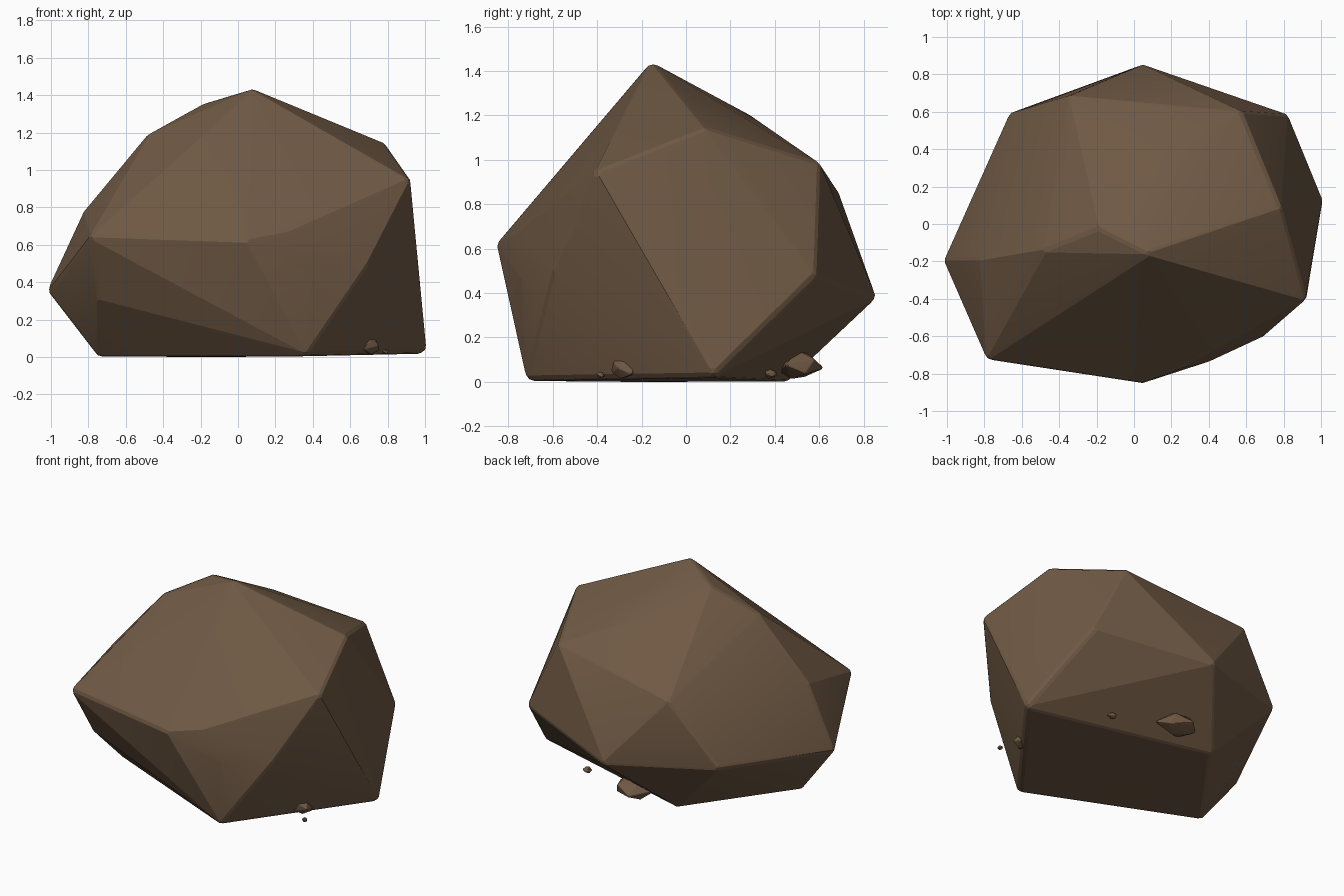
import bpy, bmesh, math, random
from mathutils import Vector

if "Cube" in bpy.data.objects:
    bpy.data.objects.remove(bpy.data.objects["Cube"])

random.seed(4)
mat = bpy.data.materials.new("brown_stone")
mat.diffuse_color = (0.16, 0.10, 0.058, 1)
mat.use_nodes = True
mat.node_tree.nodes["Principled BSDF"].inputs["Base Color"].default_value = mat.diffuse_color


def soft_hull(name, points, radius, extra=()):
    """Convex rock through the points, with each corner rounded by a small ball."""
    ball = bmesh.new()
    bmesh.ops.create_icosphere(ball, subdivisions=2, radius=radius)
    offsets = [v.co.copy() for v in ball.verts]
    ball.free()
    pts = [Vector(p) for p in points]
    mid = sum(pts, Vector()) / len(pts)
    bm = bmesh.new()
    for p in pts:
        centre = p - (p - mid).normalized() * radius
        for o in offsets:
            bm.verts.new(centre + o)
    for p in extra:
        bm.verts.new(p)
    res = bmesh.ops.convex_hull(bm, input=bm.verts[:])
    junk = {g for g in res["geom_interior"] + res["geom_unused"]
            if isinstance(g, bmesh.types.BMVert)}
    bmesh.ops.delete(bm, geom=list(junk), context='VERTS')
    loose = [v for v in bm.verts if not v.link_faces]
    bmesh.ops.delete(bm, geom=loose, context='VERTS')
    bmesh.ops.recalc_face_normals(bm, faces=bm.faces[:])
    me = bpy.data.meshes.new(name)
    bm.to_mesh(me)
    bm.free()
    me.materials.append(mat)
    ob = bpy.data.objects.new(name, me)
    bpy.context.collection.objects.link(ob)
    bpy.ops.object.select_all(action='DESELECT')
    ob.select_set(True)
    bpy.context.view_layer.objects.active = ob
    bpy.ops.object.shade_smooth_by_angle(angle=math.radians(12))
    return ob


# Boulder corners
corners = [
    # crown ridge and shoulders
    (0.08, -0.15, 1.43), (-0.18, -0.02, 1.355), (-0.48, -0.14, 1.19),
    (0.07, 0.29, 1.20), (0.79, 0.09, 1.13), (0.58, 0.60, 0.97),
    (-0.34, 0.69, 0.84), (-0.83, -0.20, 0.76),
    # widest ring
    (1.0, 0.13, 0.04), (0.92, -0.39, 0.94), (0.82, 0.58, 0.48),
    (0.05, 0.85, 0.38), (-0.66, 0.59, 0.43), (-1.01, -0.20, 0.35),
    (-0.79, -0.71, 0.64), (0.05, -0.85, 0.61),
    # front lower facets
    (0.27, -0.77, 0.65), (0.40, -0.735, 0.45), (0.70, -0.59, 0.50),
    (-0.76, -0.53, 0.31), (-0.15, -0.61, 0.13),
    # footprint
    (0.37, -0.71, 0.02), (-0.76, -0.22, 0.02), (-0.26, 0.47, 0.015),
]
soft_hull("boulder", corners, 0.045, extra=[(-0.1, -0.25, 0.0)])


# Loose chips around the base: centre, half sizes
def chip(name, centre, half):
    pts = []
    for i in range(11):
        a = i * 2.4
        h = 1 - 2 * (i + 0.5) / 11
        r = math.sqrt(1 - h * h) * random.uniform(0.85, 1.15)
        pts.append((centre[0] + half[0] * r * math.cos(a),
                    centre[1] + half[1] * r * math.sin(a),
                    centre[2] + half[2] * h))
    soft_hull(name, pts, min(half) * 0.15)


chip("front_chip", (0.70, -0.27, 0.062), (0.06, 0.07, 0.05))
chip("back_chip", (0.06, 0.51, 0.075), (0.14, 0.10, 0.065))
chip("tiny_chip", (0.79, -0.385, 0.03), (0.018, 0.02, 0.015))
chip("side_chip", (0.50, 0.38, 0.035), (0.03, 0.03, 0.022))
